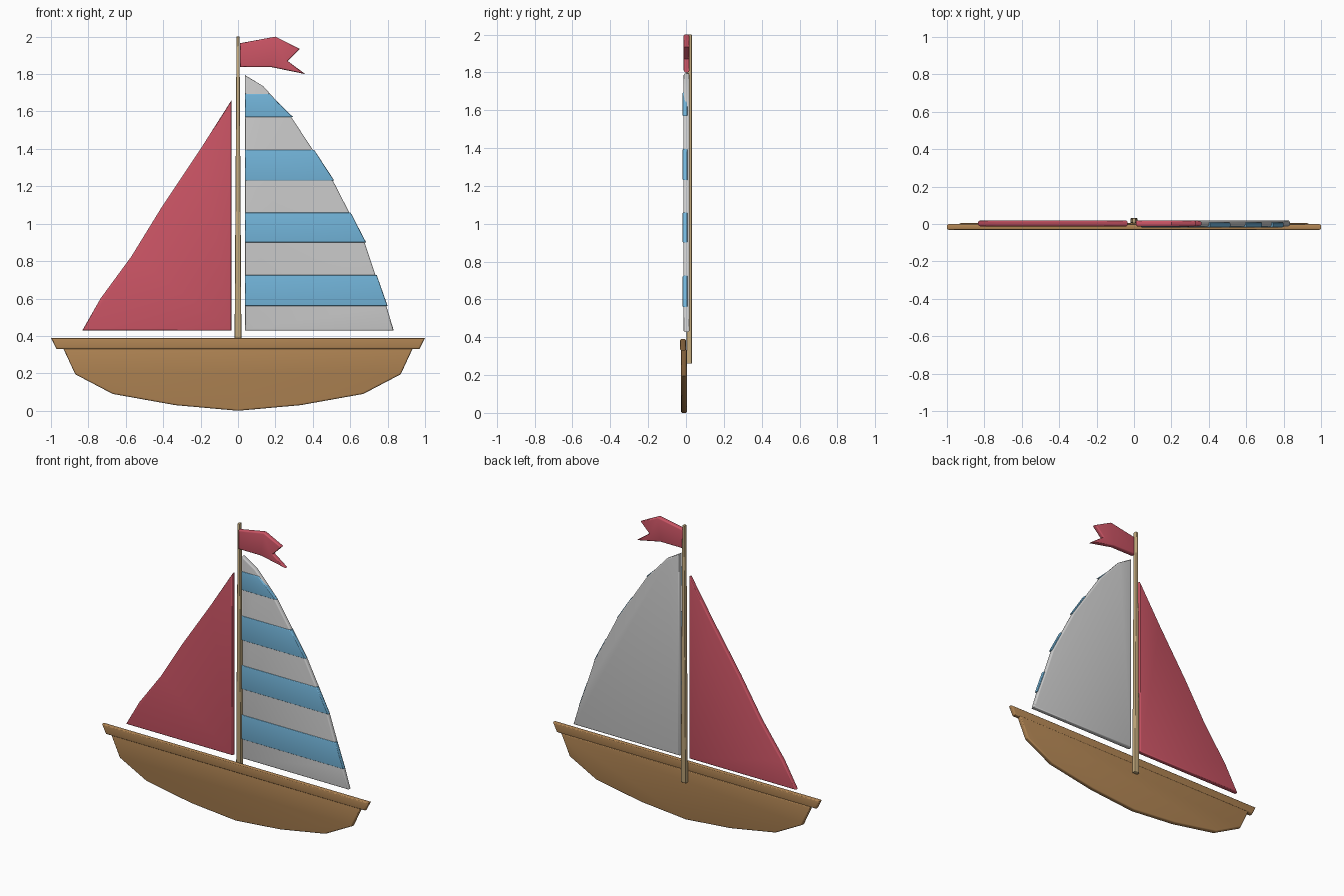
import bpy, bmesh

if "Cube" in bpy.data.objects:
    bpy.data.objects.remove(bpy.data.objects["Cube"])


def material(name, rgb):
    m = bpy.data.materials.new(name)
    m.diffuse_color = (*rgb, 1)
    m.use_nodes = True
    m.node_tree.nodes["Principled BSDF"].inputs["Base Color"].default_value = m.diffuse_color
    return m


RED = material("red_cloth", (0.60, 0.09, 0.13))
BLUE = material("blue_cloth", (0.17, 0.46, 0.70))
WOOD = material("hull_wood", (0.45, 0.24, 0.09))
TAN = material("mast_wood", (0.56, 0.41, 0.21))


def plate(name, outline, y0, y1, mat=None, bevel=0.009):
    """Extrude an x-z outline from y0 to y1 and round the rims of both faces."""
    bm = bmesh.new()
    face = bm.faces.new([bm.verts.new((x, y0, z)) for x, z in outline])
    ext = bmesh.ops.extrude_face_region(bm, geom=[face], use_keep_orig=True)
    for v in ext["geom"]:
        if isinstance(v, bmesh.types.BMVert):
            v.co.y = y1
    bmesh.ops.recalc_face_normals(bm, faces=bm.faces)
    rims = [e for e in bm.edges if abs(e.verts[0].co.y - e.verts[1].co.y) < 1e-6]
    bmesh.ops.bevel(bm, geom=rims, offset=bevel, segments=3, profile=0.5,
                    affect='EDGES', clamp_overlap=True)
    bmesh.ops.recalc_face_normals(bm, faces=bm.faces)
    me = bpy.data.meshes.new(name)
    bm.to_mesh(me)
    bm.free()
    ob = bpy.data.objects.new(name, me)
    bpy.context.collection.objects.link(ob)
    if mat:
        me.materials.append(mat)
    bpy.ops.object.select_all(action='DESELECT')
    ob.select_set(True)
    bpy.context.view_layer.objects.active = ob
    bpy.ops.object.shade_smooth_by_angle(angle=0.6)
    return ob


def mirrored(half):
    """Complete a left half outline across x = 0."""
    return half + [(-x, z) for x, z in reversed(half) if x != 0]


# Hull and its top rail
plate("hull", mirrored([(-0.935, 0.335), (-0.87, 0.195), (-0.67, 0.09),
                        (-0.335, 0.03), (0, 0)]), -0.027, 0.005, WOOD)
plate("hull_rail", mirrored([(-1.0, 0.39), (-0.97, 0.33)]), -0.032, 0.0, WOOD)

# Tapered mast behind the hull
plate("mast", mirrored([(-0.008, 2.0), (-0.019, 0.26)]), 0.003, 0.032, TAN, 0.006)

# Front sail
plate("front_sail", [(-0.035, 1.66), (-0.2, 1.4), (-0.41, 1.085), (-0.57, 0.825),
                     (-0.735, 0.6), (-0.833, 0.428), (-0.035, 0.428)],
      -0.013, 0.019, RED)

# Main sail
plate("main_sail", [(0.037, 1.795), (0.135, 1.735), (0.285, 1.57), (0.505, 1.235),
                    (0.677, 0.9), (0.735, 0.725), (0.793, 0.56), (0.833, 0.428),
                    (0.037, 0.428)], -0.013, 0.019)

# Stripes on the main sail: top z, top x, bottom z, bottom x
stripes = [(1.695, 0.165, 1.57, 0.295), (1.395, 0.407, 1.23, 0.515),
           (1.06, 0.602, 0.9, 0.685), (0.725, 0.742, 0.56, 0.80)]
for i, (zt, xt, zb, xb) in enumerate(stripes, 1):
    plate(f"sail_stripe_{i}", [(0.037, zt), (0.037, zb), (xb, zb), (xt, zt)],
          -0.018, 0.008, BLUE, 0.006)

# Swallow-tailed flag
plate("flag", [(0.01, 1.965), (0.01, 1.837), (0.18, 1.837), (0.36, 1.80),
               (0.265, 1.87), (0.33, 1.935), (0.20, 2.0)], -0.013, 0.019, RED)
